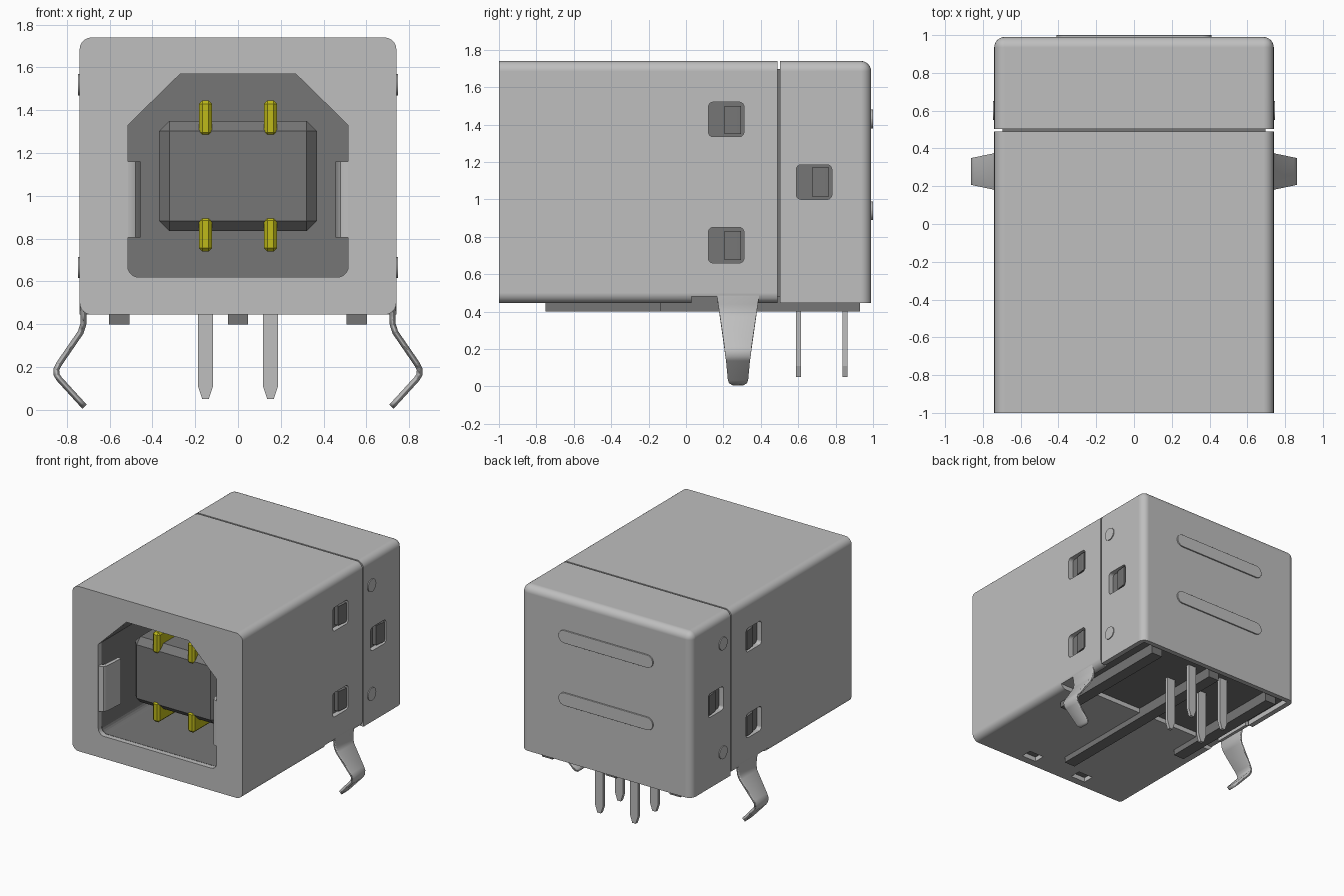
import bpy, bmesh, math
from mathutils import Vector

if "Cube" in bpy.data.objects:
    bpy.data.objects.remove(bpy.data.objects["Cube"], do_unlink=True)


def material(name, rgb, metallic=0.0):
    m = bpy.data.materials.new(name)
    m.diffuse_color = (*rgb, 1)
    m.use_nodes = True
    bsdf = next(n for n in m.node_tree.nodes if n.type == 'BSDF_PRINCIPLED')
    bsdf.inputs["Base Color"].default_value = (*rgb, 1)
    return m


SILVER = material("silver metal", (0.52, 0.52, 0.52))
PLASTIC = material("dark grey plastic", (0.18, 0.18, 0.18))
GOLD = material("gold contact", (0.52, 0.49, 0.01))


def finish(bm, name, mat):
    bmesh.ops.recalc_face_normals(bm, faces=bm.faces)
    me = bpy.data.meshes.new(name)
    bm.to_mesh(me)
    bm.free()
    if mat:
        me.materials.append(mat)
    ob = bpy.data.objects.new(name, me)
    bpy.context.collection.objects.link(ob)
    return ob


def box(name, x, y, z, mat=None, bevel=0.0, segments=1):
    """Box from three (low, high) ranges, with optional bevelled edges."""
    bm = bmesh.new()
    bmesh.ops.create_cube(bm, size=1)
    for v in bm.verts:
        v.co = Vector([r[0] if c < 0 else r[1] for c, r in zip(v.co, (x, y, z))])
    if bevel:
        bmesh.ops.bevel(bm, geom=list(bm.edges), offset=bevel, segments=segments,
                        profile=0.5, affect='EDGES')
    return finish(bm, name, mat)


def prism(name, pts, axis, lo, hi, mat=None):
    """Extrude a 2D outline along an axis."""
    def place(p, d):
        return {'x': (d, *p), 'y': (p[0], d, p[1]), 'z': (*p, d)}[axis]
    bm = bmesh.new()
    f = bm.faces.new([bm.verts.new(place(p, lo)) for p in pts])
    ext = bmesh.ops.extrude_face_region(bm, geom=[f])
    step = Vector(place((0, 0), hi - lo))
    for v in [g for g in ext["geom"] if isinstance(g, bmesh.types.BMVert)]:
        v.co += step
    return finish(bm, name, mat)


def round_rect(u, v, r, n=6):
    """Rounded rectangle outline."""
    pts = []
    for i, (cu, cv) in enumerate([(u[1] - r, v[1] - r), (u[0] + r, v[1] - r),
                                  (u[0] + r, v[0] + r), (u[1] - r, v[0] + r)]):
        for k in range(n + 1):
            a = math.pi / 2 * (i + k / n)
            pts.append((cu + r * math.cos(a), cv + r * math.sin(a)))
    return pts


def activate(ob):
    bpy.ops.object.select_all(action='DESELECT')
    ob.select_set(True)
    bpy.context.view_layer.objects.active = ob


def cut(ob, *cutters):
    """Subtract the cutters and throw them away."""
    for c in cutters:
        m = ob.modifiers.new("cut", 'BOOLEAN')
        m.operation, m.solver, m.object = 'DIFFERENCE', 'EXACT', c
        activate(ob)
        bpy.ops.object.modifier_apply(modifier=m.name)
        bpy.data.objects.remove(c, do_unlink=True)


def smooth(ob, angle=32):
    activate(ob)
    bpy.ops.object.shade_smooth_by_angle(angle=math.radians(angle))
    w = ob.modifiers.new("weighted normals", 'WEIGHTED_NORMAL')
    w.keep_sharp = True


def window(y, z):
    """Cutter for one pair of rounded side windows."""
    return prism("window_cutter", round_rect(y, z, 0.025, 4), 'x', -1, 1)


# Socket opening outline: chamfered top, rounded bottom
opening = [(-0.515, 1.33), (-0.27, 1.57), (0.27, 1.57), (0.515, 1.33)]
for cx, start in ((0.465, 0), (-0.465, -90)):
    for k in range(6):
        a = math.radians(start - 18 * k)
        opening.append((cx + 0.05 * math.cos(a), 0.67 + 0.05 * math.sin(a)))

# Front shell: hollow tube with a front plate
shell = prism("front_shell", round_rect((-0.74, 0.74), (0.445, 1.74), 0.055),
              'y', -1, 0.49, SILVER)
cut(shell,
    box("c", (-0.70, 0.70), (-0.96, 0.6), (0.485, 1.70)),
    prism("c", opening, 'y', -1.1, -0.9),
    window((0.12, 0.31), (1.335, 1.52)),
    window((0.12, 0.31), (0.66, 0.85)),
    box("c", (-0.68, 0.68), (0.12, 0.6), (0.3, 0.55)))
for s in (-1, 1):
    xs = sorted((s * 0.6, s * 0.9))
    cut(shell, box("c", xs, (0.03, 0.168), (0.3, 0.48)))
    cut(shell, box("c", (s * 0.24 - 0.065, s * 0.24 + 0.065), (-0.94, -0.85), (0.3, 0.52)))
smooth(shell)

# Rear cap: rounded back corners, open underneath
cap = box("rear_cap", (-0.74, 0.74), (0.3, 0.99), (0.2, 1.74), SILVER, 0.055, 6)
cut(cap,
    box("c", (-1, 1), (0.1, 0.502), (0, 2)),
    box("c", (-1, 1), (0, 1.2), (0, 0.445)),
    box("c", (-0.70, 0.70), (0.3, 0.95), (0.1, 1.70)),
    window((0.59, 0.78), (1.0, 1.185)))
smooth(cap)

# Pressed ribs on the back of the cap
for name, z in (("upper_back_rib", 1.43), ("lower_back_rib", 0.94)):
    rib = prism(name, round_rect((-0.41, 0.41), (z - 0.05, z + 0.05), 0.0499, 8),
                'y', 0.97, 1.0, SILVER)
    b = rib.modifiers.new("soft rim", 'BEVEL')
    b.width, b.segments, b.limit_method = 0.009, 3, 'ANGLE'
    b.angle_limit = math.radians(50)
    smooth(rib)

# Plastic housing with the socket cavity
housing = box("housing", (-0.697, 0.697), (-0.957, 0.945), (0.482, 1.697), PLASTIC)
cut(housing, prism("c", opening, 'y', -1.1, 0.2))

# Tongue and its contacts
box("tongue", (-0.368, 0.368), (-0.80, 0.22), (0.835, 1.35), PLASTIC, 0.047)
for sx in (-1, 1):
    side = "left" if sx > 0 else "right"
    x = sx * 0.152
    for row, z in (("upper", (1.28, 1.445)), ("lower", (0.74, 0.90))):
        box(f"{row}_{side}_contact", (x - 0.031, x + 0.031), (-0.81, 0.22), z, GOLD, 0.016)

    # Solder pins with tapered tips
    for row, y in (("front", 0.602), ("rear", 0.85)):
        pin = [(x - 0.035, 0.50), (x - 0.035, 0.11), (x - 0.015, 0.05),
               (x + 0.015, 0.05), (x + 0.035, 0.11), (x + 0.035, 0.50)]
        prism(f"{row}_{side}_solder_pin", pin, 'y', y - 0.013, y + 0.013, SILVER)

    # Spring tab bent into the socket
    tab = [(0.53, -0.999), (0.50, -0.998), (0.478, -0.985), (0.464, -0.955), (0.455, -0.80),
           (0.483, -0.80), (0.493, -0.945), (0.505, -0.962), (0.53, -0.965)]
    smooth(prism(f"{side}_spring_tab", [(sx * u, v) for u, v in tab], 'z', 0.805, 1.16, SILVER))

    # Latches inside the side windows
    for name, y, z in (("upper", (0.205, 0.295), (1.35, 1.50)),
                       ("lower", (0.205, 0.295), (0.675, 0.83)),
                       ("rear", (0.675, 0.765), (1.015, 1.17))):
        wedge = [(0.69, y[0]), (0.728, y[0]), (0.738, y[1] - 0.02), (0.738, y[1]), (0.69, y[1])]
        prism(f"{name}_{side}_latch", [(sx * u, v) for u, v in wedge], 'z', *z, PLASTIC)

    # Round dimples on the cap sides
    for name, z in (("upper", 1.52), ("lower", 0.665)):
        circle = [(0.6 + 0.05 * math.cos(k * math.tau / 28),
                   z + 0.05 * math.sin(k * math.tau / 28)) for k in range(28)]
        lo, hi = sorted((sx * 0.72, sx * 0.747))
        smooth(prism(f"{name}_{side}_dimple", circle, 'x', lo, hi, SILVER))

    # Bent mounting leg: (x, z, half width) along the strip
    path = [(0.722, 0.53, 0.115), (0.724, 0.48, 0.112), (0.722, 0.44, 0.106),
            (0.723, 0.40, 0.101), (0.735, 0.362, 0.095), (0.836, 0.215, 0.074),
            (0.849, 0.19, 0.071), (0.848, 0.165, 0.068), (0.836, 0.145, 0.064),
            (0.742, 0.042, 0.054), (0.728, 0.027, 0.048), (0.717, 0.015, 0.028)]
    bm = bmesh.new()
    rows = [[bm.verts.new((sx * px, 0.278 + k * w, pz)) for k in (-1, 1)] for px, pz, w in path]
    for a, b in zip(rows, rows[1:]):
        bm.faces.new((a[0], a[1], b[1], b[0]))
    leg = finish(bm, f"{side}_mounting_leg", SILVER)
    sol = leg.modifiers.new("thickness", 'SOLIDIFY')
    sol.thickness, sol.offset = 0.028, 0
    smooth(leg, 40)

# Rails under the housing
for name, x, y0 in (("right_rail", -0.555, -0.14), ("middle_rail", 0.0, -0.75),
                    ("left_rail", 0.555, -0.14)):
    box(name, (x - 0.047, x + 0.047), (y0, 0.93), (0.40, 0.50), PLASTIC)
